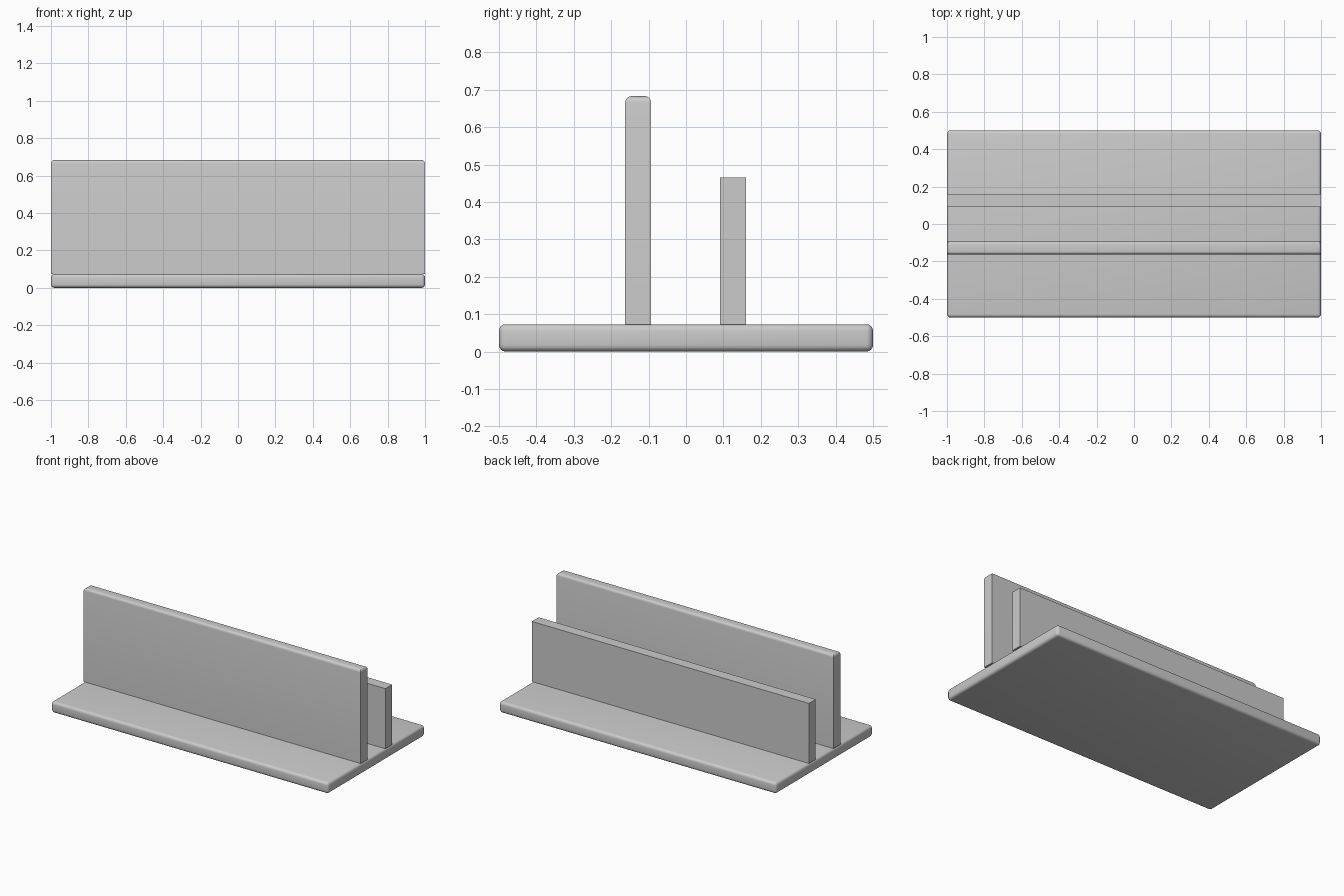
import bpy
import bmesh
from mathutils import Vector

default = bpy.data.objects.get("Cube")
if default:
    bpy.data.objects.remove(default, do_unlink=True)

# Single plain grey for every part
grey = bpy.data.materials.new("plain_grey")
grey.use_nodes = True
colour = (0.6, 0.6, 0.6, 1)
grey.diffuse_color = colour
grey.node_tree.nodes["Principled BSDF"].inputs["Base Color"].default_value = colour


def slab(name, low, high, pick_edge=None, radius=0.018):
    """Box between two corners, rounding the edges chosen by pick_edge."""
    low, high = Vector(low), Vector(high)
    bm = bmesh.new()
    bmesh.ops.create_cube(bm, size=1)
    bmesh.ops.scale(bm, vec=high - low, verts=bm.verts)
    bmesh.ops.translate(bm, vec=(low + high) / 2, verts=bm.verts)
    if pick_edge:
        edges = [e for e in bm.edges if pick_edge(e)]
        bmesh.ops.bevel(bm, geom=edges, offset=radius, offset_type="OFFSET",
                        segments=4, profile=0.5, affect="EDGES")
    mesh = bpy.data.meshes.new(name)
    bm.to_mesh(mesh)
    bm.free()
    mesh.materials.append(grey)
    obj = bpy.data.objects.new(name, mesh)
    bpy.context.collection.objects.link(obj)
    bpy.ops.object.select_all(action="DESELECT")
    obj.select_set(True)
    bpy.context.view_layer.objects.active = obj
    if pick_edge:
        bpy.ops.object.shade_smooth_by_angle()
    return obj


BASE_TOP = 0.073
WALL_TOP = 0.683

# Base plate, rounded all round
slab("base_plate", (-1, -0.5, 0), (1, 0.5, BASE_TOP), lambda e: True)

# Tall front wall, rounded only along its top rim
slab("front_wall", (-1, -0.163, BASE_TOP), (1, -0.093, WALL_TOP),
     lambda e: all(v.co.z > WALL_TOP - 0.01 for v in e.verts))

# Lower back wall with square edges
slab("back_wall", (-1, 0.091, BASE_TOP), (1, 0.161, 0.465))
